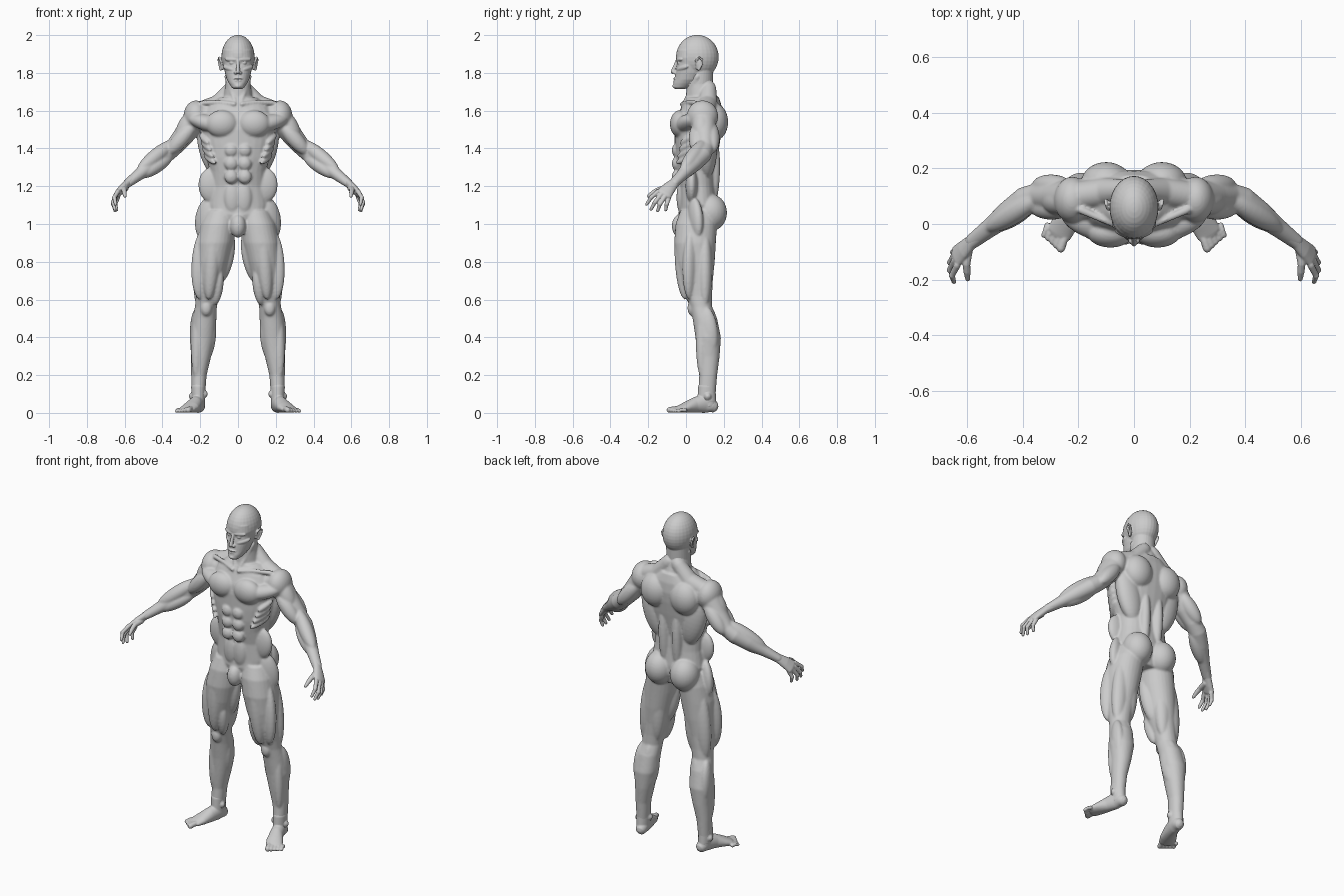
import bpy, bmesh
from math import sin, cos, pi, copysign
from mathutils import Vector as V, Matrix

N = 28


def loft(bm, rings):
    rows = [[bm.verts.new(p) for p in r] for r in rings]
    for a, b in zip(rows, rows[1:]):
        for i in range(len(a)):
            j = (i + 1) % len(a)
            bm.faces.new((a[i], a[j], b[j], b[i]))
    bm.faces.new(rows[0][::-1])
    bm.faces.new(rows[-1])


def slab(bm, rows, n=2.3):
    """Stacked level sections: z, centre x, half width, front y, back y."""
    def s(v):
        return copysign(abs(v) ** (2 / n), v)
    rings = []
    for z, cx, hw, yf, yb in rows:
        rings.append([(cx + hw * s(cos(2 * pi * i / N)),
                       (yf + yb) / 2 + (yb - yf) / 2 * s(sin(2 * pi * i / N)), z) for i in range(N)])
    loft(bm, rings)


def tube(bm, pts, up=(0, 0, 1)):
    """Rounded tube through points: x, y, z, side radius, up radius."""
    P = [V(p[:3]) for p in pts]
    R = [(p[3], p[-1]) for p in pts]
    rings = []
    for i, (p, r) in enumerate(zip(P, R)):
        t = (P[min(i + 1, len(P) - 1)] - P[max(i - 1, 0)]).normalized()
        side = t.cross(V(up)).normalized()
        top = side.cross(t)

        def ring(off, k):
            return [p + t * off + side * r[0] * k * cos(2 * pi * j / N) + top * r[1] * k * sin(2 * pi * j / N)
                    for j in range(N)]
        m = min(r)
        if i == 0:
            rings += [ring(-.95 * m, .3), ring(-.6 * m, .8)]
        rings.append(ring(0, 1))
        if i == len(P) - 1:
            rings += [ring(.6 * m, .8), ring(.95 * m, .3)]
    loft(bm, rings)


def ball(bm, c, r):
    bmesh.ops.create_uvsphere(bm, u_segments=28, v_segments=18, radius=1,
                              matrix=Matrix.Translation(c) @ Matrix.Diagonal((*r, 1)))


def belly(bm, p, q, rx, ry=None):
    """Spindle-shaped muscle between two points."""
    p, q = V(p), V(q)
    d = q - p
    m = Matrix.Translation((p + q) / 2) @ d.to_track_quat('Z', 'Y').to_matrix().to_4x4()
    bmesh.ops.create_uvsphere(bm, u_segments=28, v_segments=18, radius=1,
                              matrix=m @ Matrix.Diagonal((rx, ry or rx, d.length / 2, 1)))


def finish(bm, name, voxel, smooth):
    """Mirror the half, fuse everything into one skin and relax it."""
    bmesh.ops.recalc_face_normals(bm, faces=bm.faces)
    me = bpy.data.meshes.new(name)
    bm.to_mesh(me)
    bm.free()
    ob = bpy.data.objects.new(name, me)
    bpy.context.collection.objects.link(ob)
    ob.modifiers.new("mirror", 'MIRROR').use_mirror_merge = False
    rm = ob.modifiers.new("fuse", 'REMESH')
    rm.mode = 'VOXEL'
    rm.voxel_size = voxel
    rm.use_smooth_shade = True
    sm = ob.modifiers.new("relax", 'SMOOTH')
    sm.factor = .5
    sm.iterations = smooth


# Torso core and neck
b = bmesh.new()
slab(b, [(.98, 0, .11, -.02, .14), (1.05, 0, .155, -.04, .16), (1.1, 0, .166, -.035, .165),
         (1.2, 0, .15, -.035, .155), (1.28, 0, .15, -.05, .152), (1.35, 0, .168, -.058, .165),
         (1.42, 0, .185, -.06, .178), (1.5, 0, .198, -.06, .19), (1.56, 0, .2, -.05, .195),
         (1.62, 0, .17, -.025, .19), (1.67, 0, .1, 0, .175)])
slab(b, [(1.6, 0, .1, -.01, .18), (1.68, 0, .076, 0, .163), (1.74, 0, .066, .003, .142), (1.82, 0, .064, .015, .14)], 2)
tube(b, [(.03, .12, 1.72, .04), (.1, .115, 1.635, .052), (.2, .1, 1.595, .052)])      # trapezius
tube(b, [(.06, .06, 1.78, .013), (.015, -.005, 1.645, .012)], (0, 1, 0))             # neck cord
tube(b, [(.02, -.022, 1.635, .011), (.1, .01, 1.645, .011), (.19, .05, 1.64, .014)])  # collar bone

# Chest, stomach and back muscles
ball(b, (.085, -.03, 1.53), (.085, .055, .073))
belly(b, (.03, -.04, 1.5), (.26, .04, 1.56), .055, .045)
for z in (1.39, 1.32, 1.25):
    ball(b, (.036, -.048, z), (.036, .027, .037))
ball(b, (.03, -.022, 1.14), (.045, .028, .09))
belly(b, (.13, .03, 1.11), (.14, .03, 1.3), .033, .075)
for i in range(4):
    belly(b, (.12 + .012 * i, -.055 + .008 * i, 1.32 + .035 * i), (.18 + .007 * i, .05, 1.37 + .035 * i), .017)
ball(b, (.1, .15, 1.54), (.09, .073, .1))
belly(b, (.09, .11, 1.24), (.17, .11, 1.58), .055, .08)
belly(b, (.04, .13, 1.06), (.045, .15, 1.46), .033, .04)

# Hips
ball(b, (.085, .13, 1.06), (.084, .087, .098))
belly(b, (.15, .04, 1.14), (.19, .06, .92), .035, .06)
ball(b, (0, -.03, .99), (.042, .045, .062))

# Legs
slab(b, [(.03, .21, .033, .07, .16), (.1, .21, .036, .065, .157), (.2, .207, .041, .07, .165),
         (.3, .195, .053, .06, .178), (.4, .188, .068, .05, .185), (.5, .178, .064, .035, .165),
         (.56, .17, .058, .022, .138), (.62, .162, .061, 0, .138), (.7, .149, .075, -.03, .142),
         (.8, .136, .088, -.052, .152), (.9, .122, .098, -.063, .158), (1.0, .105, .095, -.055, .165),
         (1.07, .09, .08, -.03, .16)], 2.1)
for p, q, rx, ry in (((.18, .03, .97), (.2, .02, .6), .038, .06),       # outer thigh
                     ((.12, -.025, 1.04), (.155, -.005, .6), .045, .045),
                     ((.1, .0, .78), (.125, .035, .57), .032, .04),     # inner knee
                     ((.05, .04, .98), (.11, .06, .68), .045, .06),
                     ((.11, .1, 1.0), (.13, .1, .58), .045, .052),      # hamstrings
                     ((.165, .1, .98), (.2, .1, .55), .04, .052),
                     ((.15, .11, .58), (.165, .135, .28), .037, .055),  # calves
                     ((.215, .105, .56), (.222, .13, .3), .035, .052),
                     ((.215, .08, .54), (.222, .085, .18), .03, .03)):
    belly(b, p, q, rx, ry)
ball(b, (.168, .032, .555), (.03, .024, .042))
ball(b, (.247, .115, .088), (.014, .018, .018))
ball(b, (.174, .1, .1), (.014, .018, .018))

# Arms
tube(b, [(.17, .09, 1.575, .075, .07), (.235, .092, 1.545, .068, .065), (.29, .1, 1.465, .055, .055),
         (.345, .1, 1.4, .048, .046), (.39, .085, 1.365, .05, .048), (.45, .04, 1.32, .045, .045),
         (.52, -.015, 1.265, .034, .032), (.585, -.065, 1.215, .027, .023)])
ball(b, (.222, .087, 1.57), (.066, .083, .084))
for p, q, r in (((.23, .08, 1.6), (.315, .085, 1.42), .05),
                ((.23, .055, 1.53), (.37, .06, 1.37), .042),   # biceps
                ((.225, .13, 1.54), (.36, .14, 1.38), .043),   # triceps
                ((.335, .1, 1.44), (.53, -.02, 1.28), .04),    # upper forearm
                ((.35, .08, 1.36), (.52, -.02, 1.25), .037)):
    belly(b, p, q, r)
finish(b, "body", .0062, 4)

# Head: skull, face and jaw
h = bmesh.new()
ball(h, (0, .06, 1.884), (.088, .113, .117))
slab(h, [(1.714, 0, .022, -.056, -.01), (1.724, 0, .034, -.068, .02), (1.745, 0, .048, -.066, .055),
         (1.765, 0, .059, -.06, .08), (1.8, 0, .069, -.056, .1), (1.835, 0, .075, -.05, .1),
         (1.855, 0, .078, -.045, .1), (1.88, 0, .08, -.052, .1), (1.92, 0, .075, -.046, .1),
         (1.96, 0, .05, -.01, .1)], 2.1)
slab(h, [(1.68, 0, .068, .006, .153), (1.74, 0, .066, .004, .142), (1.82, 0, .066, .015, .145)], 2)
belly(h, (.004, -.05, 1.87), (.07, -.022, 1.872), .011, .011)       # brow
ball(h, (.031, -.034, 1.853), (.015, .013, .011))                   # eye
belly(h, (.022, -.047, 1.815), (.078, .01, 1.835), .016, .014)      # cheekbone
tube(h, [(0, -.046, 1.868, .008), (0, -.059, 1.835, .009), (0, -.07, 1.806, .011)], (0, 1, 0))
ball(h, (.012, -.058, 1.801), (.009, .012, .009))                   # nostril
belly(h, (-.025, -.055, 1.769), (.025, -.055, 1.769), .013, .006)   # lips
belly(h, (-.021, -.055, 1.757), (.021, -.055, 1.757), .012, .006)
ball(h, (0, -.055, 1.73), (.02, .017, .013))
# Ear: rim ring and lobe
tube(h, [(.086, .055, 1.845, .006), (.094, .054, 1.868, .006), (.1, .07, 1.882, .006),
         (.103, .086, 1.87, .006), (.099, .085, 1.848, .006), (.091, .068, 1.818, .007)], (1, 0, 0))
belly(h, (.082, .06, 1.815), (.09, .075, 1.875), .01, .016)
finish(h, "head", .0032, 3)

# Hands
g = bmesh.new()
out = (1, 0, .4)
tube(g, [(.55, -.038, 1.242, .028, .025), (.585, -.065, 1.215, .027, .021), (.613, -.092, 1.187, .036, .021),
         (.638, -.115, 1.16, .042, .017)], out)
for base, mid, tip in (((.636, -.148, 1.172), (.655, -.185, 1.14), (.648, -.208, 1.105)),
                       ((.645, -.13, 1.158), (.662, -.165, 1.115), (.652, -.185, 1.078)),
                       ((.645, -.11, 1.148), (.661, -.138, 1.105), (.65, -.15, 1.07)),
                       ((.636, -.09, 1.142), (.65, -.102, 1.105), (.642, -.107, 1.075))):
    tube(g, [(*base, .0125), (*mid, .0108), (*tip, .0085)], out)
    ball(g, mid, (.012, .012, .012))
tube(g, [(.597, -.09, 1.19, .018), (.603, -.145, 1.182, .014), (.601, -.172, 1.168, .0125), (.598, -.198, 1.148, .009)])
finish(g, "hands", .0035, 2)

# Feet
f = bmesh.new()
tube(f, [(.205, .14, .035, .032, .034), (.21, .105, .052, .036, .052), (.227, .05, .042, .039, .042),
         (.25, 0, .029, .047, .029), (.27, -.035, .019, .046, .019)])
for i in range(5):
    k = i / 4
    r = .017 - .006 * min(1, k * 1.6)
    a, c = V((.245, -.035, .02)).lerp(V((.312, -.005, .014)), k), V((.263, -.088, .014)).lerp(V((.324, -.04, .01)), k)
    m = (a + c) / 2 + V((0, 0, .004))
    tube(f, [(*a, r), (*m, r * .85), (c.x, c.y, r * .9, r * .9)])
tube(f, [(.21, .11, .06, .036, .05), (.21, .11, .14, .038, .046)], (0, 1, 0))
finish(f, "feet", .004, 2)
